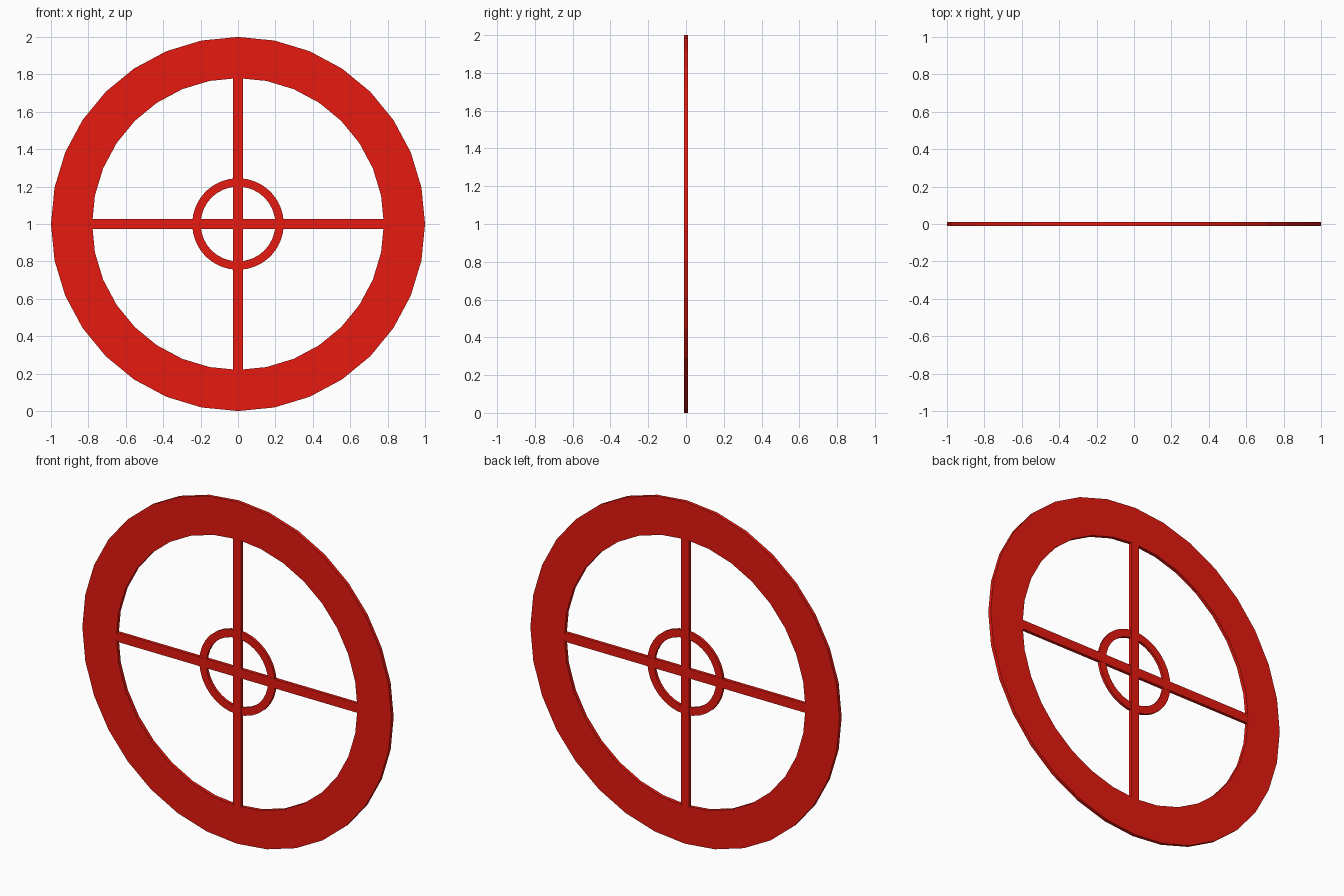
import bpy, bmesh
from math import cos, sin, tau

if "Cube" in bpy.data.objects:
    bpy.data.objects.remove(bpy.data.objects["Cube"])

red = bpy.data.materials.new("red_paint")
red.diffuse_color = (0.8, 0.01, 0.005, 1)
red.use_nodes = True
red.node_tree.nodes["Principled BSDF"].inputs["Base Color"].default_value = red.diffuse_color
CENTRE = (0, 0, 1)


def finish(name, bm):
    bmesh.ops.recalc_face_normals(bm, faces=bm.faces)
    mesh = bpy.data.meshes.new(name)
    bm.to_mesh(mesh)
    bm.free()
    mesh.materials.append(red)
    obj = bpy.data.objects.new(name, mesh)
    obj.location = CENTRE
    bpy.context.collection.objects.link(obj)
    return obj


def flat_ring(name, outer, inner, depth, sides=32):
    """Rectangular section swept around the y axis."""
    bm = bmesh.new()
    d = depth / 2
    section = [(outer, -d), (outer, d), (inner, d), (inner, -d)]
    loops = [[bm.verts.new((r * cos(tau * i / sides), y, r * sin(tau * i / sides)))
              for r, y in section] for i in range(sides)]
    for i in range(sides):
        a, b = loops[i], loops[(i + 1) % sides]
        for j in range(4):
            k = (j + 1) % 4
            bm.faces.new((a[j], a[k], b[k], b[j]))
    return finish(name, bm)


def bar(name, size):
    bm = bmesh.new()
    bmesh.ops.create_cube(bm, size=1)
    bmesh.ops.scale(bm, vec=size, verts=bm.verts)
    return finish(name, bm)


# Rim and small centre ring
flat_ring("outer_rim", 1.0, 0.78, 0.02)
flat_ring("inner_ring", 0.245, 0.2, 0.016)

# Crossing bars spanning the rim opening
bar("vertical_bar", (0.054, 0.0195, 1.57))
bar("horizontal_bar", (1.57, 0.0185, 0.054))
